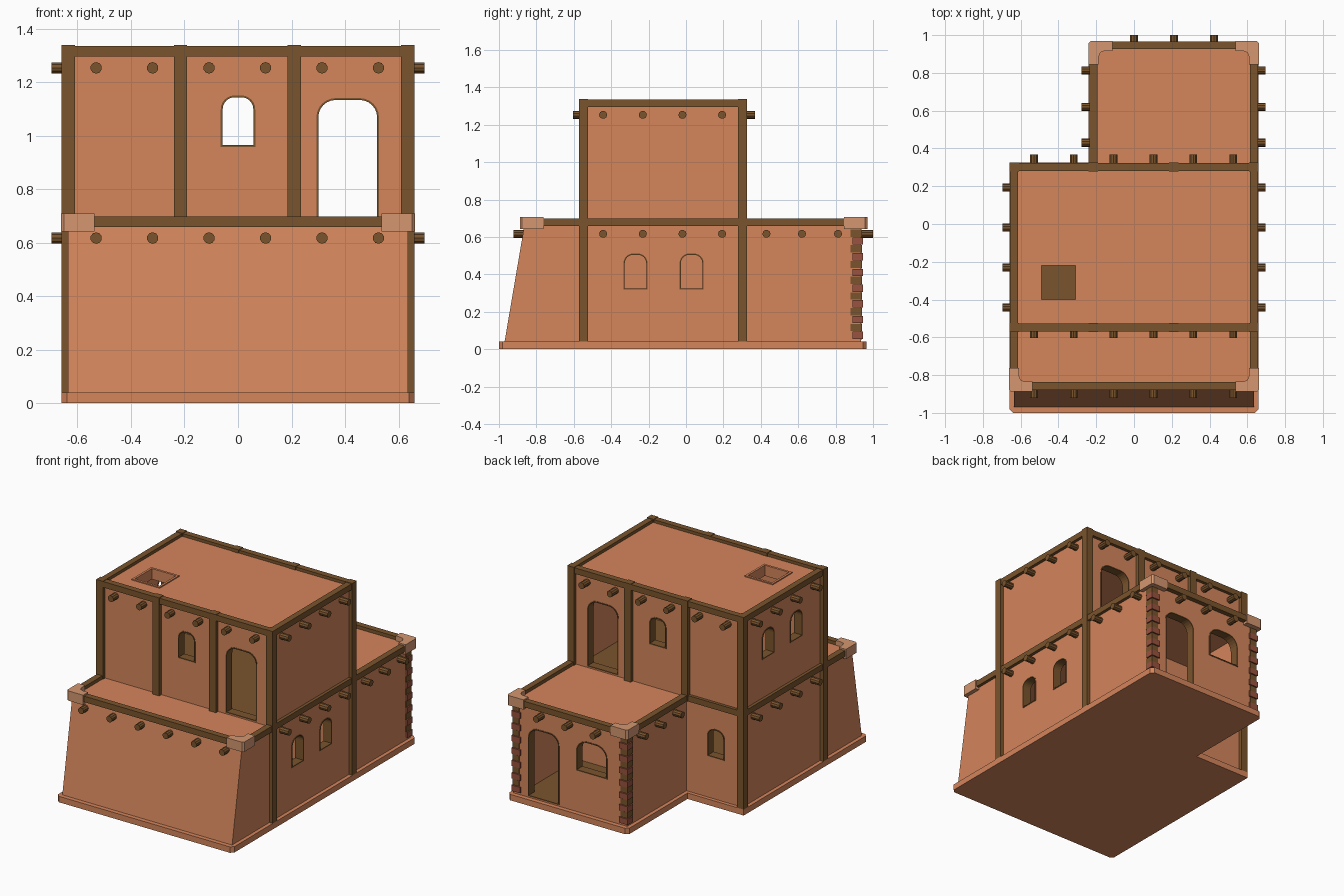
import bpy, bmesh, math
from mathutils import Vector, Matrix

if "Cube" in bpy.data.objects:
    bpy.data.objects.remove(bpy.data.objects["Cube"])


def material(name, col):
    m = bpy.data.materials.new(name)
    m.diffuse_color = (*col, 1)
    m.use_nodes = True
    m.node_tree.nodes["Principled BSDF"].inputs["Base Color"].default_value = m.diffuse_color
    return m


CLAY = material("terracotta plaster", (0.66, 0.235, 0.105))
WOOD = material("brown wood", (0.195, 0.089, 0.026))
TAN = material("light tan plaster", (0.66, 0.31, 0.165))
BRICK = material("red brick", (0.32, 0.085, 0.05))


def finish(bm, name, mat):
    bmesh.ops.recalc_face_normals(bm, faces=bm.faces)
    me = bpy.data.meshes.new(name)
    bm.to_mesh(me)
    bm.free()
    if mat:
        me.materials.append(mat)
    ob = bpy.data.objects.new(name, me)
    bpy.context.collection.objects.link(ob)
    return ob


def add_box(bm, x0, x1, y0, y1, z0, z1):
    mat = Matrix.Translation(((x0 + x1) / 2, (y0 + y1) / 2, (z0 + z1) / 2)) @ \
        Matrix.Diagonal((x1 - x0, y1 - y0, z1 - z0, 1))
    bmesh.ops.create_cube(bm, size=1, matrix=mat)


def boxes(name, mat, *dims):
    bm = bmesh.new()
    for d in dims:
        add_box(bm, *d)
    return finish(bm, name, mat)


def add_prism(bm, pts, offset):
    """Close a loop of 3D points and extrude it by offset."""
    off = Vector(offset)
    a = [bm.verts.new(p) for p in pts]
    b = [bm.verts.new(Vector(p) + off) for p in pts]
    bm.faces.new(a)
    bm.faces.new(b[::-1])
    for i in range(len(a)):
        j = (i + 1) % len(a)
        bm.faces.new((a[i], a[j], b[j], b[i]))


def arch(u, z0, w, h, r, grow=0.0):
    """Opening outline: square sill, rounded top corners."""
    w, h, r, z0 = w / 2 + grow, h + 2 * grow, r + grow, z0 - grow
    pts = [(u - w, z0), (u + w, z0)]
    for cx, start in ((u + w - r, 0), (u - w + r, 90)):
        for k in range(7):
            a = math.radians(start + 15 * k)
            pts.append((cx + r * math.cos(a), z0 + h - r + r * math.sin(a)))
    return pts


def on_wall(axis, pts, d):
    return [(u, d, z) if axis == "y" else (d, u, z) for u, z in pts]


T = 0.055  # wall thickness


def opening(name, axis, wall, sign, u, z0, w, h, r):
    """Wooden lining for one opening; returns the cutter for the wall."""
    n = Vector((0, sign, 0) if axis == "y" else (sign, 0, 0))
    bm = bmesh.new()
    loops = []
    for d in (wall + sign * 0.003, wall - sign * (T + 0.003)):
        for grow in (0.0, 0.007):
            loops.append([bm.verts.new(p) for p in on_wall(axis, arch(u, z0, w, h, r, grow), d)])
    for a, b in ((0, 1), (1, 3), (3, 2), (2, 0)):
        for i in range(len(loops[0])):
            j = (i + 1) % len(loops[0])
            bm.faces.new((loops[a][i], loops[a][j], loops[b][j], loops[b][i]))
    finish(bm, name + "_frame", WOOD)
    bm = bmesh.new()
    add_prism(bm, on_wall(axis, arch(u, z0, w, h, r, 0.003), wall + sign * 0.03), -n * (T + 0.06))
    return finish(bm, name + "_cutter", None)


def carve(ob, cutters):
    for c in cutters:
        m = ob.modifiers.new("cut", "BOOLEAN")
        m.operation, m.solver, m.object = "DIFFERENCE", "EXACT", c
    bpy.context.view_layer.update()
    me = bpy.data.meshes.new_from_object(ob.evaluated_get(bpy.context.evaluated_depsgraph_get()))
    ob.modifiers.clear()
    ob.data = me
    me.materials.clear()
    me.materials.append(CLAY)
    for p in me.polygons:
        p.material_index = 0
    for c in cutters:
        bpy.data.objects.remove(c)


X, YF, YB, WX, WY = 0.635, -0.548, 0.302, -0.215, 0.935  # wall planes

# base slab, L-shaped with clipped corners
bm = bmesh.new()
c = 0.02
add_prism(bm, [(x, y, 0) for x, y in (
    (-0.66 + c, -1), (0.66 - c, -1), (0.66, -1 + c), (0.66, 0.965 - c), (0.66 - c, 0.965),
    (-0.24 + c, 0.965), (-0.24, 0.965 - c), (-0.24, 0.326), (-0.66, 0.326), (-0.66, -1 + c))], (0, 0, 0.04))
finish(bm, "base_slab", CLAY)

# lower storey with sloped front
bm = bmesh.new()
add_prism(bm, [(-X, y, z) for y, z in ((-0.97, 0.04), (YB, 0.04), (YB, 0.675), (-0.862, 0.675))], (2 * X, 0, 0))
lower = finish(bm, "lower_storey", CLAY)
carve(lower, [
    boxes("cavity", None, (-X + T, X - T, -0.78, YB - T, 0.046, 0.62)),
    opening("right_window_a", "x", X, 1, -0.27, 0.325, 0.115, 0.18, 0.045),
    opening("right_window_b", "x", X, 1, 0.03, 0.325, 0.115, 0.18, 0.045),
    opening("back_window", "y", YB, 1, -0.435, 0.325, 0.115, 0.18, 0.045)])

# rear wing
wing = boxes("rear_wing", CLAY, (WX, X, YB, WY, 0.04, 0.675))
carve(wing, [
    boxes("cavity", None, (WX + T, X - T, YB + 0.03, WY - T, 0.046, 0.62)),
    opening("wing_door", "y", WY, 1, 0.41, 0.055, 0.22, 0.455, 0.065),
    opening("wing_window", "y", WY, 1, 0.05, 0.325, 0.22, 0.2, 0.075)])

# upper storey with roof hatch
upper = boxes("upper_storey", CLAY, (-X, X, YF, YB, 0.67, 1.315))
cuts = [boxes("cavity", None, (-X + T, X - T, YF + T, YB - T, 0.6, 1.25)),
        boxes("hatch", None, (-0.49, -0.31, -0.40, -0.22, 1.2, 1.4))]
for side, wall, s in (("front", YF, -1), ("rear", YB, 1)):
    cuts.append(opening(side + "_upper_window", "y", wall, s, 0, 0.965, 0.115, 0.178, 0.045))
    cuts.append(opening(side + "_upper_door", "y", wall, s, 0.41, 0.69, 0.22, 0.443, 0.065))
for k, y in enumerate((-0.27, 0.03)):
    cuts.append(opening(f"left_upper_window_{k}", "x", -X, -1, y, 0.965, 0.115, 0.178, 0.045))
carve(upper, cuts)
boxes("hatch_rim", CLAY,
      (-0.505, -0.49, -0.415, -0.205, 1.30, 1.322), (-0.31, -0.295, -0.415, -0.205, 1.30, 1.322),
      (-0.49, -0.31, -0.415, -0.40, 1.30, 1.322), (-0.49, -0.31, -0.22, -0.205, 1.30, 1.322))

# wooden floors
boxes("wood_floors", WOOD,
      (-X + 0.04, X - 0.04, -0.77, YB - 0.04, 0.042, 0.052),
      (WX + 0.04, X - 0.04, YB + 0.02, WY - 0.04, 0.042, 0.052),
      (-X + 0.04, X - 0.04, YF + 0.04, YB - 0.04, 0.67, 0.684))

# timber posts
bm = bmesh.new()
for y in (YF, YB):
    for x in (-X, -0.215, 0.21, X):
        z0 = 0.04 if abs(x) == X else 0.66
        add_box(bm, x - 0.025, x + 0.025, y - 0.024, y + 0.024, z0, 1.338)
finish(bm, "posts", WOOD)

# timber beams
bm = bmesh.new()
h = 0.0205


def beam_x(x0, x1, y, z):
    add_box(bm, x0, x1, y - h, y + h, z - 0.04, z)


def beam_y(y0, y1, x, z):
    add_box(bm, x - h, x + h, y0, y1, z - 0.04, z)


for y in (YF, YB):
    beam_x(-X, X, y, 1.335)
for x in (-X, X):
    beam_y(YF, YB, x, 1.335)
beam_y(-0.86, YB, -X, 0.698)
beam_y(-0.86, 0.94, X, 0.698)
beam_x(-X, X, -0.857, 0.698)
beam_x(-X, WX, YB, 0.698)
beam_y(YB, 0.94, WX, 0.698)
beam_x(WX, X, 0.946, 0.698)
finish(bm, "beams", WOOD)

# protruding round logs
bm = bmesh.new()


def log(x, y, z, axis):
    rot = Matrix.Rotation(math.pi / 2, 4, "Y" if axis == "x" else "X")
    bmesh.ops.create_cone(bm, cap_ends=True, segments=10, radius1=0.0215, radius2=0.0215,
                          depth=0.1, matrix=Matrix.Translation((x, y, z)) @ rot)


main_y = [-0.443 + 0.212 * i for i in range(4)]
wing_y = [0.43, 0.62, 0.813]
for i in range(6):
    x = -0.53 + 0.211 * i
    log(x, YF - 0.005, 1.253, "y")
    log(x, YB + 0.017, 1.253, "y")
    log(x, -0.872, 0.617, "y")
for y in main_y:
    for z in (0.617, 1.253):
        for s in (-1, 1):
            log(s * 0.647, y, z, "x")
for y in wing_y:
    log(0.647, y, 0.617, "x")
    log(WX - 0.012, y, 0.617, "x")
for x in (0, 0.212, 0.424):
    log(x, 0.95, 0.617, "y")
finish(bm, "roof_logs", WOOD)

# alternating corner bricks on the wing
for name, mat, odd in (("red_corner_bricks", BRICK, 0), ("brown_corner_bricks", WOOD, 1)):
    bm = bmesh.new()
    for cx, s in ((X, -1), (WX, 1)):
        for i in range(odd, 14, 2):
            out, lx, ly = (0.005, 0.045, 0.055) if odd else (0.01, 0.055, 0.045)
            xs = sorted((cx - s * out, cx + s * lx))
            z = 0.055 + i * 0.042
            add_box(bm, *xs, WY - ly, WY + out, z, z + 0.039)
    finish(bm, name, mat)

# L-shaped corner caps on the terraces
bm = bmesh.new()
L, W = 0.125, 0.053
shape = [(0.012, 0), (L, 0), (L, W), (0.085, W), (0.062, 0.062), (W, 0.085), (W, L), (0, L), (0, 0.012)]
for cx, cy, sx, sy in ((0.662, 0.97, -1, -1), (-0.24, 0.97, 1, -1),
                       (0.662, -0.888, -1, 1), (-0.662, -0.888, 1, 1)):
    add_prism(bm, [(cx + sx * u, cy + sy * v, 0.642) for u, v in shape], (0, 0, 0.066))
finish(bm, "corner_caps", TAN)
